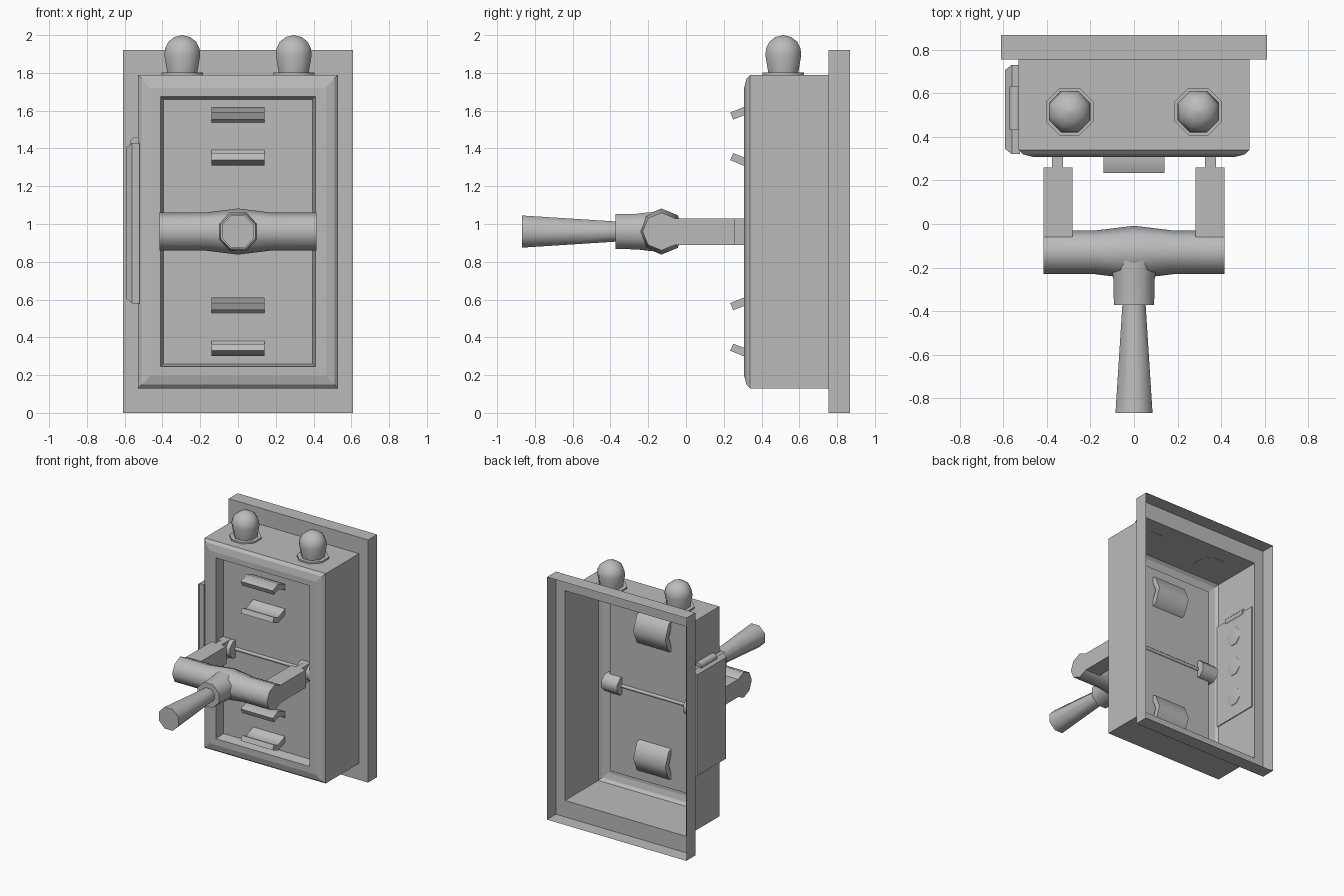
import bpy, bmesh, math
from mathutils import Vector

if "Cube" in bpy.data.objects:
    bpy.data.objects.remove(bpy.data.objects["Cube"])

grey = bpy.data.materials.new("machine_grey")
grey.diffuse_color = (0.5, 0.5, 0.5, 1)
grey.use_nodes = True
grey.node_tree.nodes["Principled BSDF"].inputs["Base Color"].default_value = grey.diffuse_color


def finish(name, bm, smooth=None):
    bmesh.ops.remove_doubles(bm, verts=bm.verts, dist=1e-5)
    bmesh.ops.recalc_face_normals(bm, faces=bm.faces)
    me = bpy.data.meshes.new(name)
    bm.to_mesh(me)
    bm.free()
    me.materials.append(grey)
    if smooth:
        me.shade_smooth()
        me.set_sharp_from_angle(angle=math.radians(smooth))
    ob = bpy.data.objects.new(name, me)
    bpy.context.collection.objects.link(ob)
    return ob


def loft(name, rings, cap_start=True, cap_end=True, smooth=None):
    """Bridge a list of equal-length closed rings."""
    bm = bmesh.new()
    loops = [[bm.verts.new(p) for p in r] for r in rings]
    n = len(rings[0])
    for a, b in zip(loops, loops[1:]):
        for i in range(n):
            j = (i + 1) % n
            bm.faces.new((a[i], a[j], b[j], b[i]))
    if cap_start:
        bm.faces.new(loops[0][::-1])
    if cap_end:
        bm.faces.new(loops[-1])
    return finish(name, bm, smooth)


def lathe(name, origin, axis, profile, sides=8, phase=0.5, smooth=50, cap_end=True):
    """Stack of polygons (radius, distance) along x, y or z."""
    u, v, w = {"x": ((0, 1, 0), (0, 0, 1), (1, 0, 0)),
               "y": ((1, 0, 0), (0, 0, 1), (0, 1, 0)),
               "z": ((1, 0, 0), (0, 1, 0), (0, 0, 1))}[axis]
    u, v, w, o = Vector(u), Vector(v), Vector(w), Vector(origin)
    rings = []
    for r, t in profile:
        angs = [(i + phase) * math.tau / sides for i in range(sides)]
        rings.append([o + w * t + (u * math.cos(a) + v * math.sin(a)) * r for a in angs])
    return loft(name, rings, cap_end=cap_end, smooth=smooth)


def box(name, x0, x1, y0, y1, z0, z1):
    ring = lambda x: [(x, y0, z0), (x, y1, z0), (x, y1, z1), (x, y0, z1)]
    return loft(name, [ring(x0), ring(x1)])


def rect_y(hx, z0, z1, y):
    return [(-hx, y, z0), (hx, y, z0), (hx, y, z1), (-hx, y, z1)]


# Open-backed thin shell: rear flange, then housing with recessed front panel
loft("rear_flange", [rect_y(0.61, 0, 1.92, 0.867), rect_y(0.61, 0, 1.92, 0.755),
                     rect_y(0.53, 0.13, 1.79, 0.755)], False, False)
loft("housing", [rect_y(0.53, 0.13, 1.79, 0.755), rect_y(0.53, 0.13, 1.79, 0.34),
                 rect_y(0.51, 0.15, 1.77, 0.32), rect_y(0.465, 0.195, 1.72, 0.308),
                 rect_y(0.41, 0.245, 1.675, 0.308), rect_y(0.395, 0.26, 1.66, 0.385)],
     False, True)

# Signal lamps on top
for side, s in (("left", -1), ("right", 1)):
    lathe("lamp_base_" + side, (s * 0.295, 0.515, 0), "z", [(0.118, 1.788), (0.118, 1.803)])
    lathe("lamp_bulb_" + side, (s * 0.295, 0.515, 0), "z",
          [(0.086, 1.80), (0.103, 1.895), (0.098, 1.93), (0.08, 1.965), (0.045, 1.99), (0.001, 2.0)])

# C-shaped contact clips, extruded across x
outer = [(-0.071, 0.126), (0, 0.155), (0.11, 0.11), (0.155, 0),
         (0.11, -0.11), (0, -0.155), (-0.071, -0.126)]
inner = [(-0.055, 0.089), (0, 0.11), (0.078, 0.078), (0.11, 0),
         (0.078, -0.078), (0, -0.11), (-0.055, -0.089)]
for label, cz in (("upper", 1.464), ("lower", 0.455)):
    bm = bmesh.new()
    grid = [[[bm.verts.new((x, 0.305 + y, cz + z)) for y, z in path]
             for path in (outer, inner)] for x in (-0.14, 0.14)]
    (lo, li), (ro, ri) = grid
    for i in range(len(outer) - 1):
        for a, b in ((lo, ro), (ri, li), (li, lo), (ro, ri)):
            bm.faces.new((a[i], a[i + 1], b[i + 1], b[i]))
    for i in (0, -1):
        bm.faces.new((lo[i], li[i], ri[i], ro[i]))
    finish("clip_" + label, bm, 50)

# Lever: cross bar, socket and flared grip
HZ = 0.96
lathe("cross_bar", (0, -0.13, HZ), "x",
      [(0.1, -0.415), (0.1, -0.18), (0.122, 0), (0.1, 0.18), (0.1, 0.415)], phase=0)
lathe("grip_socket", (0, 0, HZ), "y", [(0.1, -0.372), (0.102, -0.26), (0.11, -0.2), (0.11, -0.13)])
lathe("grip", (0, 0, HZ), "y", [(0.092, -0.867), (0.057, -0.36)])

# Lever arms and hinges
for side, s in (("left", -1), ("right", 1)):
    box("lever_arm_" + side, *sorted((s * 0.283, s * 0.415)), -0.12, 0.26, 0.89, 1.03)
    box("arm_neck_" + side, *sorted((s * 0.325, s * 0.375)), 0.25, 0.38, 0.89, 1.03)
    for part, a, b in (("inner", 0.29, 0.325), ("neck", 0.325, 0.375), ("outer", 0.375, 0.427)):
        lathe(f"hinge_{part}_{side}", (0, 0.38, HZ), "x", [(0.073, s * a), (0.073, s * b)])
lathe("hinge_rod", (0, 0.385, HZ), "x", [(0.014, -0.3), (0.014, 0.3)])


# Side cover on the left wall
def rect_x(x, d):
    return [(x, 0.32 + d, 0.58 + d), (x, 0.73 - d, 0.58 + d),
            (x, 0.73 - d, 1.43 - d), (x, 0.32 + d, 1.43 - d)]


loft("side_cover", [rect_x(-0.522, 0), rect_x(-0.56, 0), rect_x(-0.592, 0.025)])
lathe("cover_hinge", (-0.543, 0, 1.43), "y", [(0.031, 0.43), (0.031, 0.63)])
for i in range(3):
    o = (0, 0.525, 1.005 + (i - 1) * 0.255)
    lathe(f"cover_stud_{i + 1}", o, "x", [(0.072, -0.53), (0.072, -0.518), (0.052, -0.514)])
